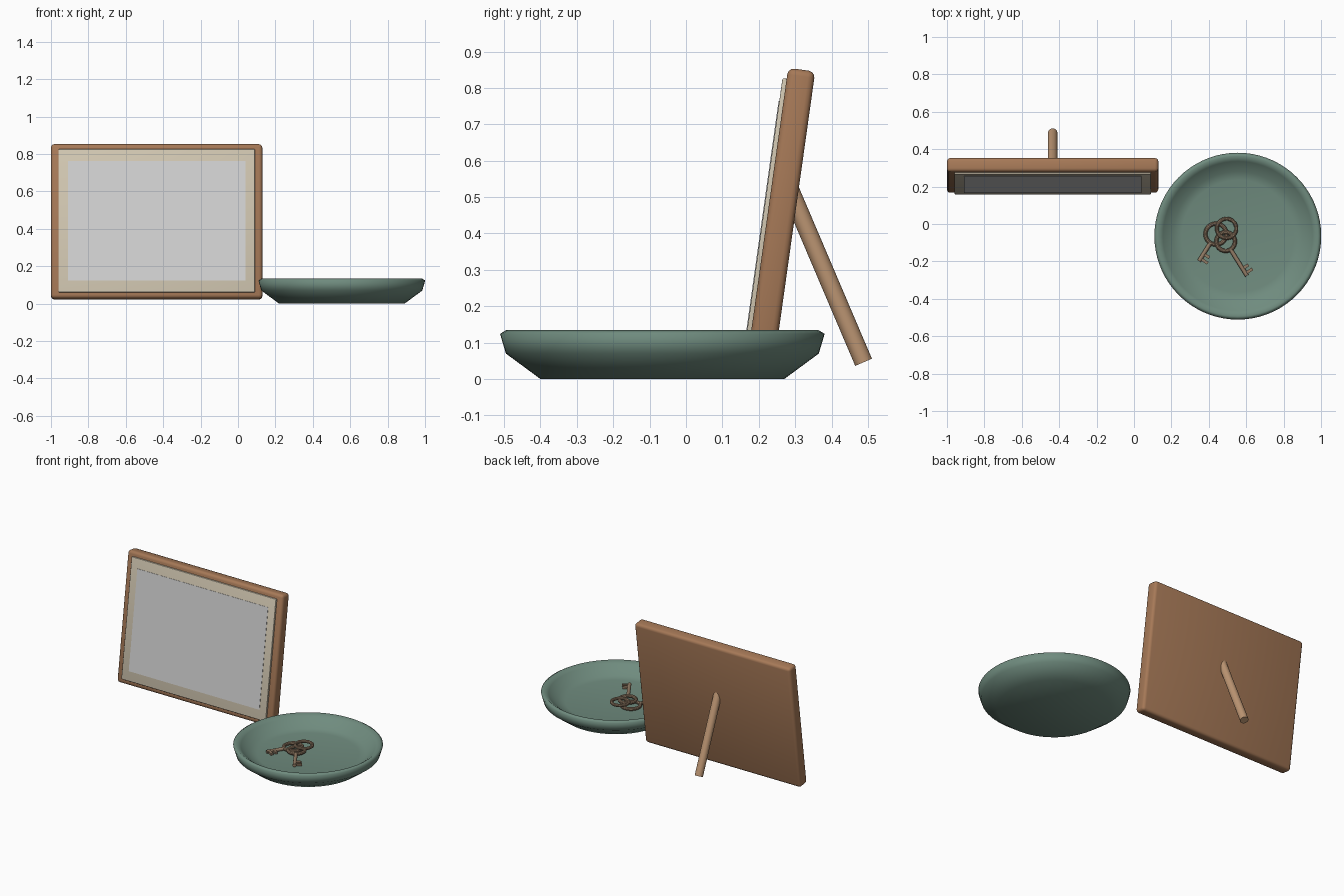
import bpy, bmesh, math
from mathutils import Vector, Matrix

if "Cube" in bpy.data.objects:
    bpy.data.objects.remove(bpy.data.objects["Cube"])


def material(name, r, g, b):
    m = bpy.data.materials.new(name)
    m.use_nodes = True
    m.diffuse_color = (r, g, b, 1)
    m.node_tree.nodes["Principled BSDF"].inputs["Base Color"].default_value = (r, g, b, 1)
    return m


WOOD = material("frame wood", 0.38, 0.19, 0.095)
PALE = material("pale wood", 0.50, 0.30, 0.17)
MAT = material("cream card", 0.64, 0.57, 0.44)
PHOTO = material("photo grey", 0.65, 0.65, 0.65)
GLAZE = material("green glaze", 0.16, 0.26, 0.21)
BRONZE = material("bronze", 0.29, 0.20, 0.13)


def add(name, bm, mat, angle=35):
    bmesh.ops.recalc_face_normals(bm, faces=bm.faces)
    me = bpy.data.meshes.new(name)
    bm.to_mesh(me)
    bm.free()
    me.materials.append(mat)
    ob = bpy.data.objects.new(name, me)
    bpy.context.collection.objects.link(ob)
    bpy.ops.object.select_all(action="DESELECT")
    ob.select_set(True)
    bpy.context.view_layer.objects.active = ob
    bpy.ops.object.shade_smooth_by_angle(angle=math.radians(angle))
    return ob


def box(bm, centre, size):
    m = Matrix.Translation(centre) @ Matrix.Diagonal((*size, 1))
    return bmesh.ops.create_cube(bm, size=1, matrix=m)


def rod(bm, a, b, radius, sides):
    a, b = Vector(a), Vector(b)
    turn = (b - a).to_track_quat("Z", "Y").to_matrix().to_4x4()
    bmesh.ops.create_cone(bm, cap_ends=True, segments=sides, radius1=radius, radius2=radius,
                          depth=(b - a).length, matrix=Matrix.Translation((a + b) / 2) @ turn)


def lathe(bm, profile, sides, closed=False):
    pts = [bm.verts.new((r, 0, z)) for r, z in profile]
    pairs = list(zip(pts, pts[1:])) + ([(pts[-1], pts[0])] if closed else [])
    edges = [bm.edges.new(p) for p in pairs]
    bmesh.ops.spin(bm, geom=pts + edges, cent=(0, 0, 0), axis=(0, 0, 1),
                   angle=math.tau, steps=sides)
    bmesh.ops.remove_doubles(bm, verts=bm.verts, dist=1e-5)


def ring(bm, major, minor):
    circle = [i * math.tau / 10 for i in range(10)]
    lathe(bm, [(major + minor * math.cos(t), minor * math.sin(t)) for t in circle], 32, True)


# Leaning picture frame: body, card mount and photo stacked on the front face
LEAN = Matrix.Translation((-0.435, 0.26, 0.4375)) @ Matrix.Rotation(math.radians(-8), 4, "X")
for name, w, h, y0, y1, bevel, mat in (
        ("frame_body", 1.13, 0.833, -0.0375, 0.0375, 0.018, WOOD),
        ("card_mount", 1.05, 0.772, -0.049, -0.030, 0.004, MAT),
        ("photo", 0.95, 0.645, -0.051, -0.048, 0, PHOTO)):
    bm = bmesh.new()
    box(bm, (0, (y0 + y1) / 2, 0), (w, y1 - y0, h))
    if bevel:
        bmesh.ops.bevel(bm, geom=bm.edges[:], offset=bevel, segments=3, profile=0.5,
                        affect="EDGES")
    add(name, bm, mat).matrix_world = LEAN

# Round prop leg behind the frame
bm = bmesh.new()
rod(bm, (-0.435, 0.275, 0.546), (-0.435, 0.488, 0.046), 0.025, 32)
add("prop_leg", bm, PALE)

# Shallow dish
bm = bmesh.new()
lathe(bm, [(0, 0), (0.335, 0), (0.43, 0.07), (0.446, 0.124), (0.428, 0.135),
           (0.40, 0.115), (0.345, 0.068), (0.30, 0.06), (0, 0.06)], 72)
add("dish", bm, GLAZE, 80).location = (0.555, -0.065, 0)


# Keys: round bow, shaft and two teeth, pointing along local -y
def key(name, place, heading, bow, length):
    bm = bmesh.new()
    ring(bm, bow, 0.011)
    rod(bm, (0, -bow, 0), (0, -length, 0), 0.011, 12)
    for back, reach in ((0.015, 0.045), (0.045, 0.038)):
        box(bm, (reach / 2, back - length, 0), (reach, 0.016, 0.014))
    ob = add(name, bm, BRONZE)
    ob.location = place
    ob.rotation_euler.z = math.radians(heading)


key("left_key", (0.438, -0.054, 0.071), -32, 0.056, 0.17)
key("right_key", (0.490, -0.094, 0.079), 32, 0.050, 0.215)

# Loop joining the keys
bm = bmesh.new()
ring(bm, 0.052, 0.010)
add("key_loop", bm, BRONZE).location = (0.495, -0.024, 0.088)
